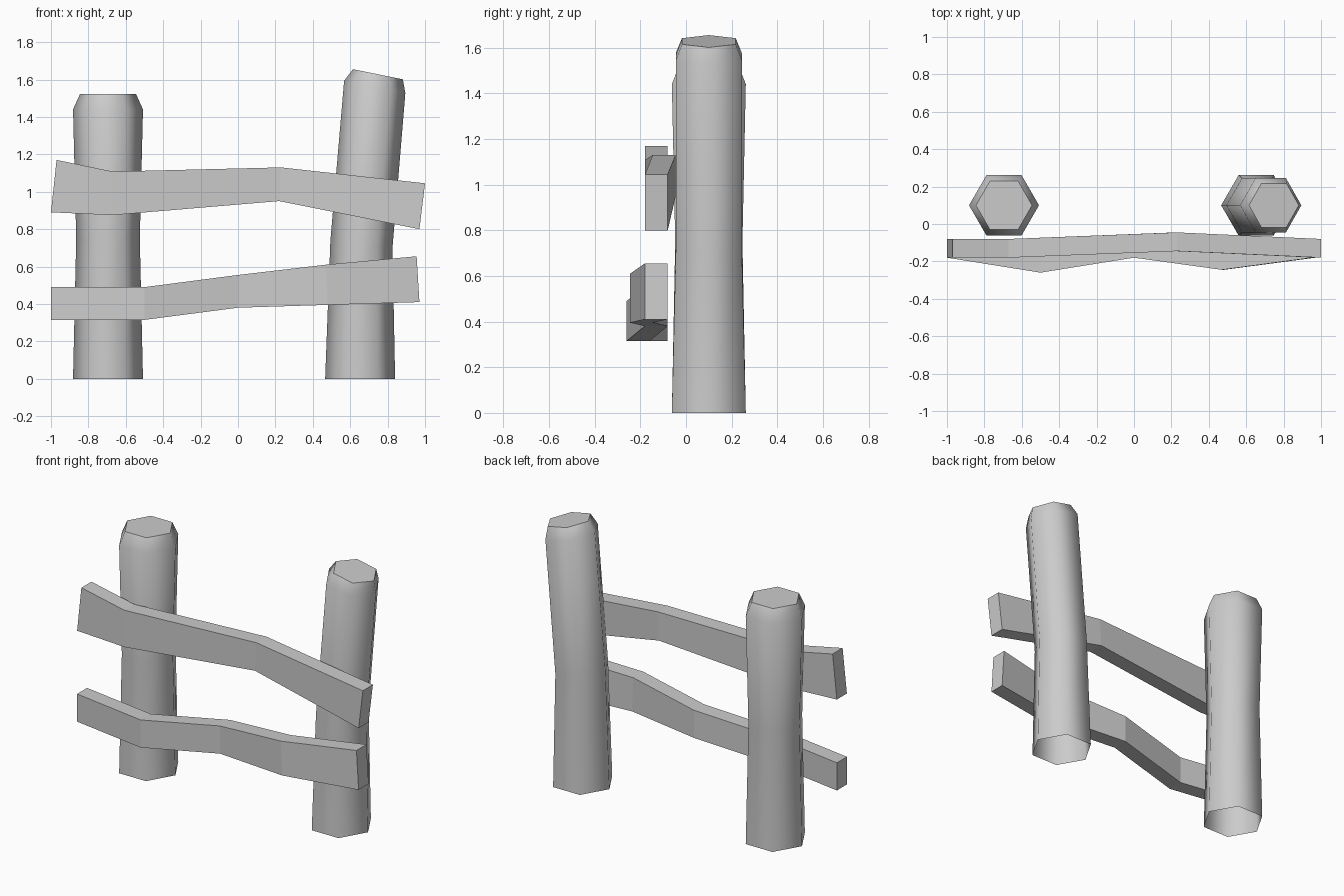
import bpy
import bmesh
from math import cos, sin, pi
from mathutils import Vector

cube = bpy.data.objects.get("Cube")
if cube:
    bpy.data.objects.remove(cube, do_unlink=True)

grey = bpy.data.materials.new("plain_grey")
grey.use_nodes = True
GREY = (0.6, 0.6, 0.6, 1)
grey.diffuse_color = GREY
grey.node_tree.nodes["Principled BSDF"].inputs["Base Color"].default_value = GREY


def finish(name, bm):
    bmesh.ops.recalc_face_normals(bm, faces=bm.faces)
    mesh = bpy.data.meshes.new(name)
    bm.to_mesh(mesh)
    bm.free()
    mesh.materials.append(grey)
    obj = bpy.data.objects.new(name, mesh)
    bpy.context.collection.objects.link(obj)
    return obj


def loft(bm, loops):
    """Skin neighbouring vertex loops with quads."""
    faces = []
    for a, b in zip(loops, loops[1:]):
        n = len(a)
        for i in range(n):
            j = (i + 1) % n
            faces.append(bm.faces.new((a[i], a[j], b[j], b[i])))
    return faces


def post(name, rings):
    """Six-sided log, open underneath; rings are (x, z, radius, lean)."""
    bm = bmesh.new()
    loops = []
    for x, z, r, lean in rings:
        loop = []
        for i in range(6):
            a = i * pi / 3
            u = r * cos(a)
            p = Vector((x + u * cos(lean), 0.1 + r * sin(a), z - u * sin(lean)))
            loop.append(bm.verts.new(p))
        loops.append(loop)
    for f in loft(bm, loops):
        f.smooth = True
    bm.faces.new(loops[-1])  # flat sawn top
    return finish(name, bm)


def rail(name, stations, thickness=0.1):
    """Bent plank; stations are (top x, top z, bottom x, bottom z, front y)."""
    bm = bmesh.new()
    loops = []
    for tx, tz, bx, bz, y in stations:
        back = y + thickness
        corners = ((tx, y, tz), (tx, back, tz), (bx, back, bz), (bx, y, bz))
        loops.append([bm.verts.new(c) for c in corners])
    loft(bm, loops)
    bm.faces.new(loops[0])
    bm.faces.new(loops[-1])
    return finish(name, bm)


# Upright post and leaning post
post("right_post", [(-0.695, 0, 0.187, 0), (-0.695, 0.75, 0.17, 0),
                    (-0.695, 1.44, 0.187, 0), (-0.695, 1.522, 0.15, 0)])
post("left_post", [(0.653, 0, 0.187, 0), (0.66, 0.72, 0.167, 0.1),
                   (0.731, 1.56, 0.167, 0.2), (0.748, 1.628, 0.136, 0.2)])

# Crooked cross rails
rail("upper_rail", [(-0.97, 1.17, -1, 0.89, -0.18),
                    (-0.67, 1.108, -0.67, 0.875, -0.18),
                    (0.23, 1.13, 0.22, 0.95, -0.145),
                    (1, 1.045, 0.97, 0.8, -0.18)])
rail("lower_rail", [(-1, 0.49, -1, 0.315, -0.18),
                    (-0.5, 0.49, -0.5, 0.315, -0.26),
                    (0, 0.555, 0, 0.38, -0.18),
                    (0.47, 0.61, 0.48, 0.395, -0.245),
                    (0.955, 0.655, 0.97, 0.41, -0.18)])
